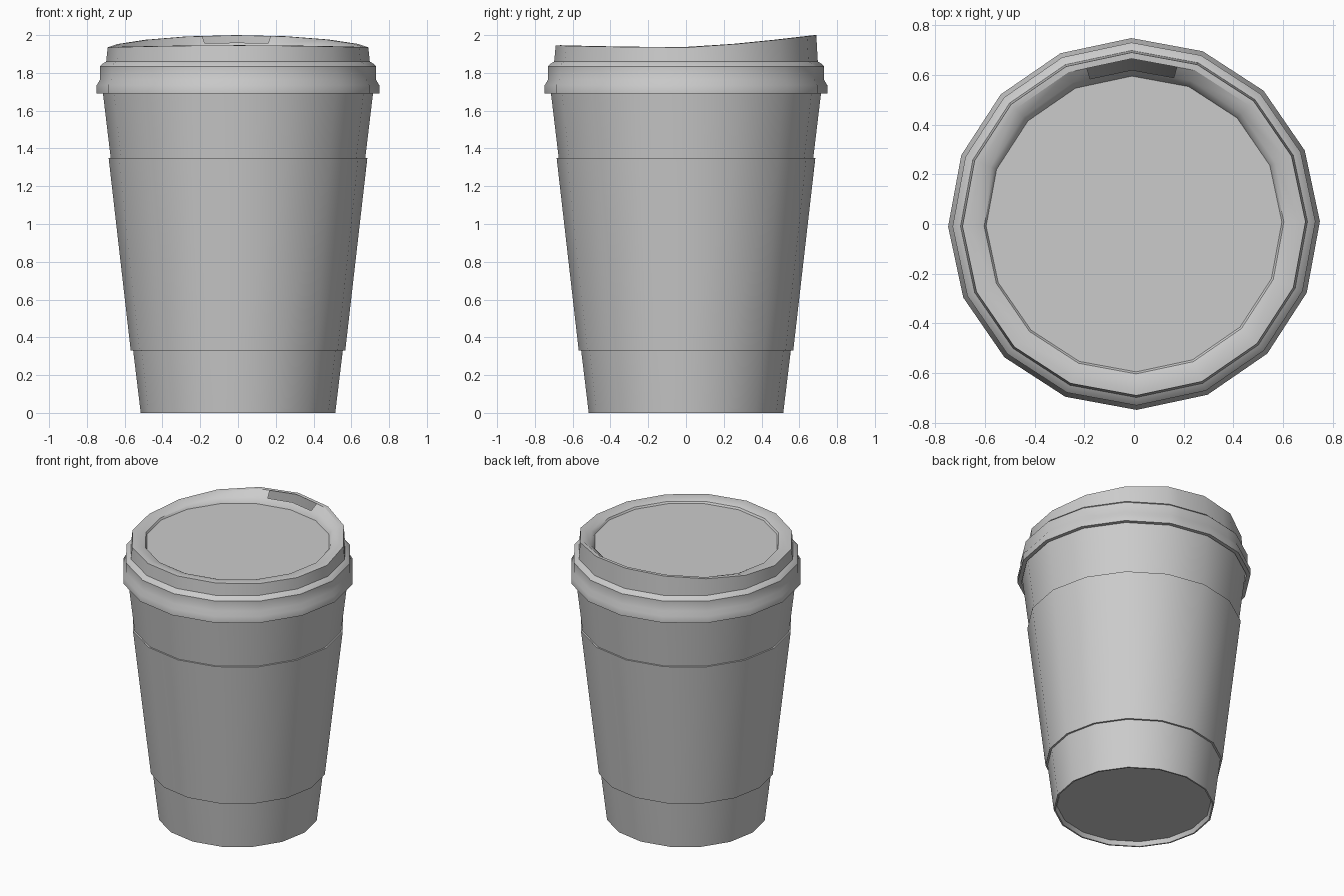
import bpy, bmesh, math

if "Cube" in bpy.data.objects:
    bpy.data.objects.remove(bpy.data.objects["Cube"])

SIDES = 16
TWIST = math.radians(0.8)


def column_directions(slot=False):
    """Unit 16-gon corners; optionally two extra columns for the slot ends."""
    dirs = []
    for i in range(SIDES):
        a = math.pi / 2 + TWIST + i * math.tau / SIDES
        dirs.append((math.cos(a), math.sin(a)))
    if slot:
        t = 0.71
        top, left, right = dirs[0], dirs[1], dirs[-1]
        mix = lambda p, q: tuple(a + (b - a) * t for a, b in zip(p, q))
        dirs = [top, mix(top, left)] + dirs[1:] + [mix(top, right)]
    return dirs


def rise(y):
    """Rim height change around the lid: high at the back, slight lip in front."""
    return 0.065 * y ** 1.35 if y > 0 else 0.01 * y * y


def revolve(name, profile, cap=None, hole_row=None):
    """Spin (radius, z, rise amount) points into a faceted shell."""
    dirs = column_directions(hole_row is not None)
    n = len(dirs)
    bm = bmesh.new()
    rings = [[bm.verts.new((r * x, r * y, z + k * rise(y))) for x, y in dirs]
             for r, z, k in profile]
    for row, (lo, hi) in enumerate(zip(rings, rings[1:])):
        for i in range(n):
            if row == hole_row and i in (0, n - 1):
                continue
            j = (i + 1) % n
            bm.faces.new((lo[i], lo[j], hi[j], hi[i]))
    if cap == "bottom":
        bm.faces.new(rings[0][::-1])
    elif cap == "top":
        bm.faces.new(rings[-1])
    mesh = bpy.data.meshes.new(name)
    bm.to_mesh(mesh)
    bm.free()
    obj = bpy.data.objects.new(name, mesh)
    bpy.context.collection.objects.link(obj)
    bpy.ops.object.select_all(action='DESELECT')
    obj.select_set(True)
    bpy.context.view_layer.objects.active = obj
    bpy.ops.object.shade_smooth_by_angle(angle=math.radians(32))
    return obj


# Tapered cup with a recessed base
revolve("cup", [(0.495, 0.03, 0), (0.505, 0.0, 0), (0.515, 0.0, 0),
                (0.555, 0.33, 0), (0.674, 1.35, 0), (0.722, 1.75, 0)],
        cap="bottom")

# Cardboard sleeve
revolve("sleeve", [(0.553, 0.33, 0), (0.568, 0.33, 0),
                   (0.685, 1.35, 0), (0.672, 1.35, 0)])

# Lid: skirt, groove, raised rim with drinking slot, flat centre
lid_profile = [
    (0.722, 1.69, 0), (0.748, 1.69, 0), (0.748, 1.735, 0),
    (0.730, 1.765, 0), (0.730, 1.835, 0), (0.715, 1.85, 0),
    (0.698, 1.86, 0), (0.690, 1.935, 1.0),
    (0.665, 1.937, 0.95), (0.620, 1.934, 0.4),
    (0.603, 1.930, 0.1), (0.595, 1.918, 0),
]
revolve("lid", lid_profile, cap="top", hole_row=8)
